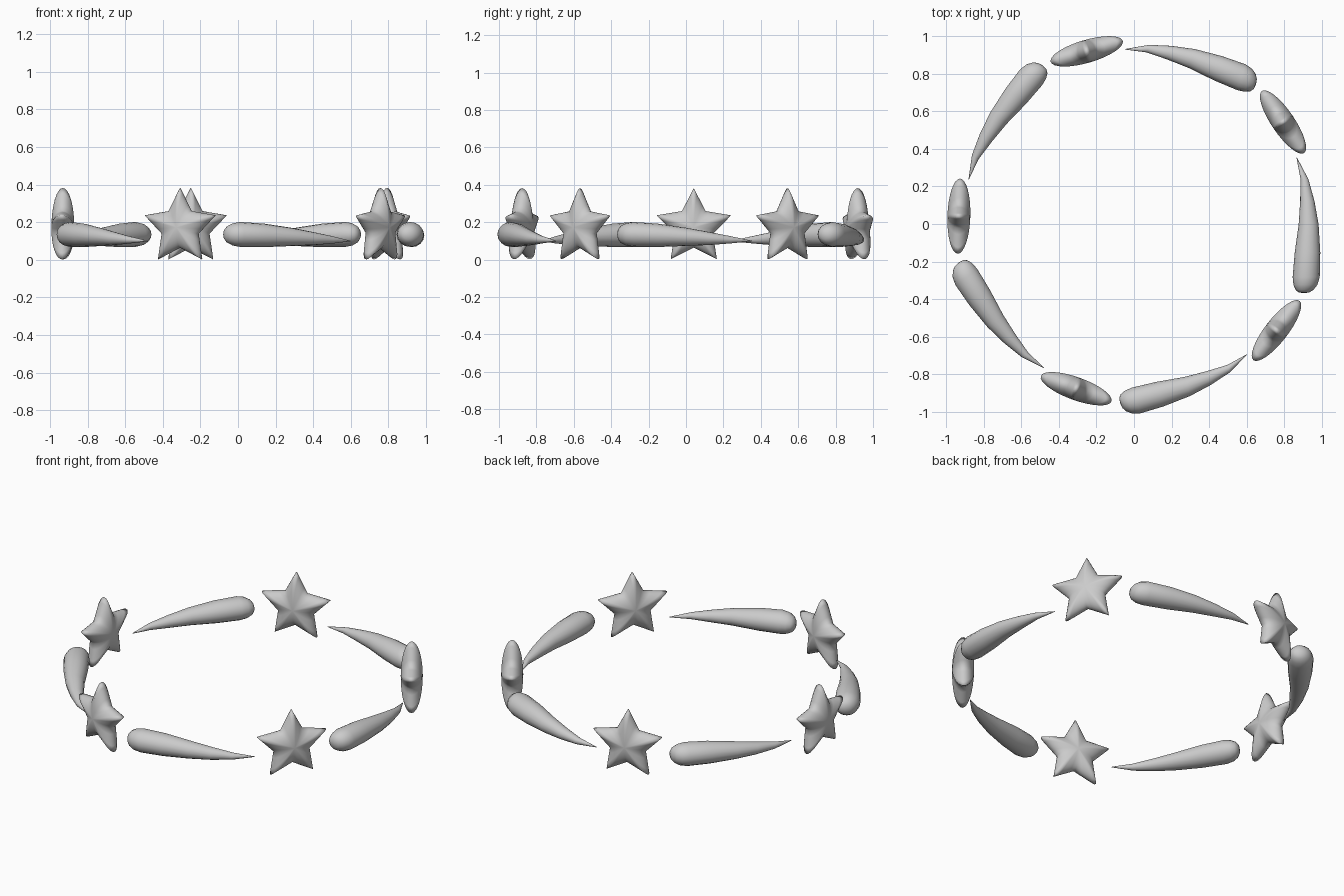
import bpy
from math import sin, cos, pi, radians
from mathutils import Vector, Matrix

if "Cube" in bpy.data.objects:
    bpy.data.objects.remove(bpy.data.objects["Cube"])

CENTRE = Vector((0.012, 0.012, 0))
RING_R = 0.944


def make(name, verts, faces, angle):
    me = bpy.data.meshes.new(name)
    m = Matrix.Translation(CENTRE) @ Matrix.Rotation(angle, 4, 'Z')
    me.from_pydata([m @ Vector(v) for v in verts], [], faces)
    me.polygons.foreach_set("use_smooth", [True] * len(me.polygons))
    me.update()
    ob = bpy.data.objects.new(name, me)
    bpy.context.collection.objects.link(ob)
    return ob


def loft(rings, first, last):
    """Skin equal-sized rings, closing both ends onto a single point."""
    n = len(rings[0])
    verts = [v for r in rings for v in r] + [first, last]
    faces = []
    for i in range(len(rings) - 1):
        for j in range(n):
            k = (j + 1) % n
            faces.append((i*n + j, i*n + k, (i+1)*n + k, (i+1)*n + j))
    a, b, top = len(verts) - 2, len(verts) - 1, (len(rings) - 1) * n
    for j in range(n):
        k = (j + 1) % n
        faces.append((a, k, j))
        faces.append((b, top + j, top + k))
    return verts, faces


def star(name, angle, outer=0.21, inner=0.108, half=0.061, zc=0.172):
    # star outline, each edge split so the puffed surface stays smooth
    corners = []
    for i in range(10):
        r = outer if i % 2 == 0 else inner
        corners.append(Vector((r * sin(i * pi / 5), r * cos(i * pi / 5))))
    outline = []
    for i in range(10):
        p, q = corners[i], corners[(i + 1) % 10]
        outline += [p.lerp(q, t / 4) for t in range(4)]
    # shrinking outlines over an elliptical thickness profile
    rings = []
    steps = 16
    for i in range(1, steps):
        t = -pi / 2 + pi * i / steps
        s, h = cos(t), half * sin(t)
        rings.append([(RING_R + h, p.x * s, zc + p.y * s) for p in outline])
    v, f = loft(rings, (RING_R - half, 0, zc), (RING_R + half, 0, zc))
    f = [tuple(reversed(q)) for q in f]
    make(name, v, f, angle)


# curved drop: x, y, z, radius along its length
DROP = [(.892, -.376, .135, .028), (.895, -.362, .135, .048),
        (.900, -.335, .135, .064), (.904, -.294, .135, .072),
        (.911, -.164, .130, .068), (.917, -.014, .122, .053),
        (.910, .110, .113, .038), (.895, .226, .106, .021),
        (.855, .338, .100, .002)]


def drop(name, angle, sides=16):
    rings = [[(x + r * cos(2*pi*j/sides), y, z - 0.92 * r * sin(2*pi*j/sides))
              for j in range(sides)] for x, y, z, r in DROP]
    v, f = loft(rings, (.891, -.380, .135), (.853, .342, .100))
    make(name, v, f, angle)


# five stars alternating with five drops around the circle
for k in range(5):
    star(f"star_{k+1}", radians(34.2 + 72 * k))
    drop(f"drop_{k+1}", radians(72 * k))
